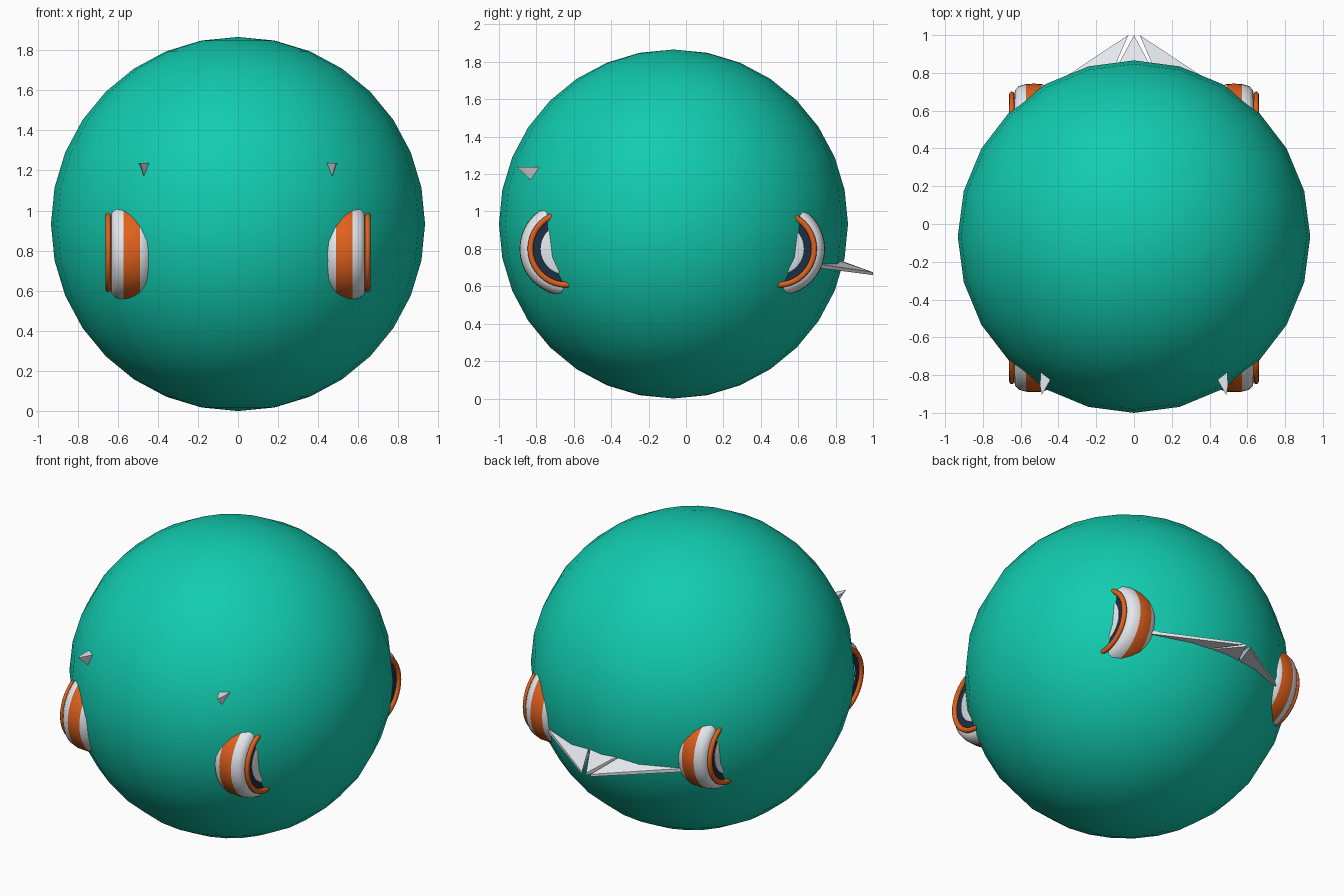
import bpy, bmesh, math

if "Cube" in bpy.data.objects:
    bpy.data.objects.remove(bpy.data.objects["Cube"])


def mat(name, rgb):
    m = bpy.data.materials.new(name)
    m.diffuse_color = (*rgb, 1)
    m.use_nodes = True
    m.node_tree.nodes["Principled BSDF"].inputs["Base Color"].default_value = m.diffuse_color
    return m


GREEN = mat("green", (0.006, 0.60, 0.43))
ORANGE = mat("orange", (0.75, 0.12, 0.012))
WHITE = mat("white", (0.78, 0.81, 0.85))
NAVY = mat("navy", (0.012, 0.03, 0.06))


def make(name, bm, mats, mirror=True, angle=None):
    bmesh.ops.recalc_face_normals(bm, faces=bm.faces)
    me = bpy.data.meshes.new(name)
    bm.to_mesh(me)
    bm.free()
    ob = bpy.data.objects.new(name, me)
    bpy.context.collection.objects.link(ob)
    for m in mats:
        me.materials.append(m)
    if angle:
        bpy.ops.object.select_all(action='DESELECT')
        ob.select_set(True)
        bpy.context.view_layer.objects.active = ob
        bpy.ops.object.shade_smooth_by_angle(angle=math.radians(angle))
    if mirror:
        ob.modifiers.new("mirror", 'MIRROR')
    return ob


def lathe(name, profile, bands, mats, y, z, closed=False, n=40):
    """Spin an (x, radius) profile around a sideways axle at (y, z)."""
    bm = bmesh.new()
    rings = []
    for x, r in profile:
        rings.append([bm.verts.new((x, y + r * math.cos(2 * math.pi * k / n),
                                    z + r * math.sin(2 * math.pi * k / n))) for k in range(n)])
    pairs = list(zip(rings, rings[1:]))
    if closed:
        pairs.append((rings[-1], rings[0]))
    for i, (a, b) in enumerate(pairs):
        for k in range(n):
            f = bm.faces.new((a[k], a[(k + 1) % n], b[(k + 1) % n], b[k]))
            f.material_index = bands[i] if bands else 0
    if not closed:
        bm.faces.new(rings[0])
        bm.faces.new(rings[-1])
    return make(name, bm, mats, angle=40)


def fin(name, outline, mirror):
    """Thin plate from (x, y, z_bottom, z_top) corners."""
    bm = bmesh.new()
    lo = [bm.verts.new((x, y, a)) for x, y, a, b in outline]
    hi = [bm.verts.new((x, y, b)) for x, y, a, b in outline]
    bm.faces.new(lo)
    bm.faces.new(hi)
    n = len(outline)
    for i in range(n):
        j = (i + 1) % n
        bm.faces.new((lo[i], lo[j], hi[j], hi[i]))
    return make(name, bm, [WHITE], mirror)


# big round shell
bm = bmesh.new()
bmesh.ops.create_uvsphere(bm, u_segments=24, v_segments=16, radius=0.933)
bmesh.ops.translate(bm, verts=bm.verts, vec=(0, -0.067, 0.933))
make("round_shell", bm, [GREEN], mirror=False, angle=60)

# four wheels: banded tyre, rim ring, dark dish and hub
tyre = [(0.43, 0.19), (0.435, 0.215), (0.455, 0.237), (0.49, 0.248), (0.53, 0.25),
        (0.572, 0.248), (0.61, 0.237), (0.63, 0.215), (0.635, 0.19)]
ring = [(0.647 + 0.014 * math.cos(a * math.pi / 5), 0.192 + 0.016 * math.sin(a * math.pi / 5))
        for a in range(10)]
for label, y in (("front", -0.64), ("rear", 0.493)):
    lathe(label + "_tyre", tyre, [0, 0, 0, 1, 1, 0, 0, 0], [WHITE, ORANGE], y, 0.80)
    lathe(label + "_rim_ring", ring, None, [ORANGE], y, 0.80, closed=True)
    lathe(label + "_wheel_dish", [(0.60, 0.18), (0.64, 0.18)], None, [NAVY], y, 0.80)
    lathe(label + "_hub", [(0.60, 0.137), (0.643, 0.137), (0.648, 0.125)], None, [WHITE], y, 0.80)

# rear tail fins
fin("tail_centre_fin", [(0, 1.0, 0.66, 0.675), (0.118, 0.78, 0.69, 0.755),
                        (-0.118, 0.78, 0.69, 0.755)], False)
fin("tail_side_fin", [(0.03, 1.0, 0.66, 0.675), (0.50, 0.69, 0.70, 0.722),
                      (0.125, 0.78, 0.69, 0.75)], True)

# small pointed spikes at the front
bm = bmesh.new()
tip = bm.verts.new((0.488, -0.905, 1.238))
base = [bm.verts.new(p) for p in ((0.43, -0.77, 1.238), (0.495, -0.77, 1.238), (0.463, -0.77, 1.15))]
mid = [bm.verts.new(p) for p in ((0.445, -0.83, 1.238), (0.497, -0.86, 1.238), (0.47, -0.835, 1.172))]
bm.faces.new(base)
for i in range(3):
    j = (i + 1) % 3
    bm.faces.new((base[i], base[j], mid[j], mid[i]))
    bm.faces.new((mid[i], mid[j], tip))
make("front_spike", bm, [WHITE])
